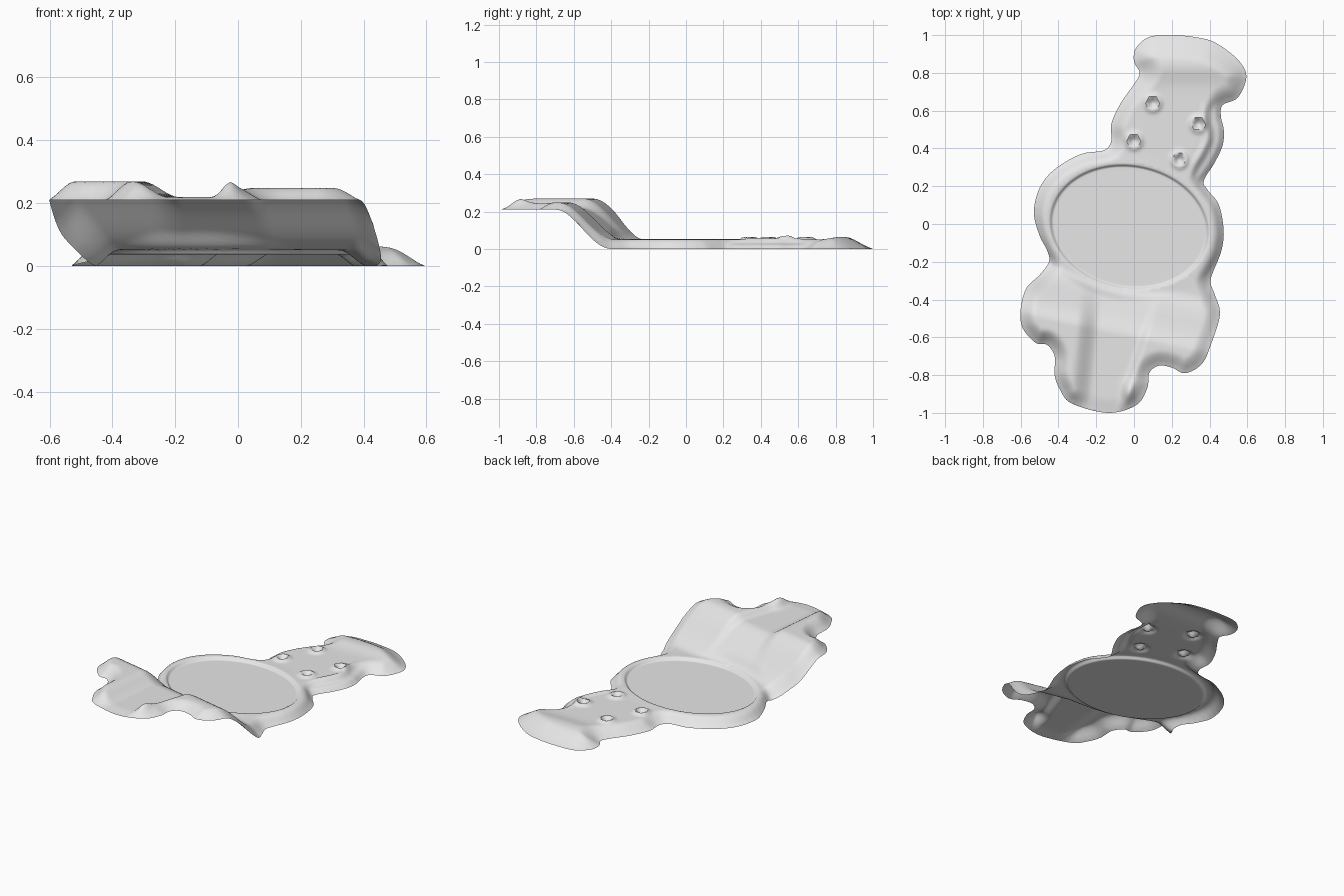
import bpy
import bmesh
import math
from mathutils import Vector
from mathutils.geometry import delaunay_2d_cdt
from mathutils.kdtree import KDTree

cube = bpy.data.objects.get("Cube")
if cube:
    bpy.data.objects.remove(cube, do_unlink=True)

# Wavy rim of the sheet, counter-clockwise from the back
RIM = [(.2, 1), (.08, .99), (.01, .93), (0, .86), (.03, .8), (0, .74), (-.07, .64),
       (-.12, .53), (-.12, .44), (-.16, .39), (-.28, .37), (-.42, .29), (-.5, .19),
       (-.53, .06), (-.5, -.06), (-.46, -.14), (-.45, -.2), (-.5, -.27), (-.57, -.34),
       (-.6, -.45), (-.59, -.55), (-.52, -.63), (-.46, -.64), (-.42, -.7), (-.42, -.8),
       (-.39, -.88), (-.33, -.95), (-.14, -1), (.01, -.96), (.07, -.87), (.08, -.79),
       (.13, -.75), (.2, -.76), (.27, -.79), (.36, -.74), (.41, -.63), (.455, -.48),
       (.43, -.38), (.405, -.31), (.42, -.25), (.46, -.15), (.475, -.04), (.45, .1),
       (.39, .18), (.37, .23), (.43, .33), (.47, .42), (.475, .5), (.46, .57),
       (.47, .63), (.55, .67), (.595, .78), (.55, .87), (.43, .96), (.32, .99)]
DIMPLES = [(.1, .64), (0, .44), (.34, .53), (.24, .34)]
DISC_CENTRE = Vector((-.025, -.015))
DISC_AXES = (.415, .32)
DISC_TILT = math.radians(-10)
STEP = .0125


def smooth(value):
    value = max(0, min(1, value))
    return value * value * (3 - 2 * value)


def mix(a, b, factor):
    return a + (b - a) * factor


def rounded_loop(points, cuts):
    """Closed smooth curve passing through all the points."""
    pts = [Vector(p) for p in points]
    loop = []
    for i in range(len(pts)):
        a, b, c, d = (pts[(i + k - 1) % len(pts)] for k in range(4))
        for j in range(cuts):
            t = j / cuts
            loop.append((2 * b + (c - a) * t + (2 * a - 5 * b + 4 * c - d) * t ** 2
                         + (3 * b - a - 3 * c + d) * t ** 3) / 2)
    return loop


def disc_point(radius, angle):
    p = Vector((DISC_AXES[0] * radius * math.cos(angle),
                DISC_AXES[1] * radius * math.sin(angle)))
    return p @ tilt_matrix().transposed() + DISC_CENTRE


def tilt_matrix():
    from mathutils import Matrix
    return Matrix.Rotation(DISC_TILT, 2)


def disc_radius(x, y):
    p = tilt_matrix().transposed() @ (Vector((x, y)) - DISC_CENTRE)
    return math.hypot(p.x / DISC_AXES[0], p.y / DISC_AXES[1])


def height(x, y, edge):
    # Raised front flap: an S-shaped step running slightly diagonally
    lift = smooth((-.3 - .22 * x - y) / .31)
    left_fold = smooth((-.2 - x + .1 * (y + .7)) / .12)
    right_fold = smooth((x - .33 * (y + .75) + .03) / .06)
    folds = .009 + .05 * left_fold + .029 * right_fold
    # Plateau with a rounded rim, wider at the back
    back = smooth((y - .65) / .2)
    plateau = mix(.05, folds, lift) + .015 * math.exp(-((y - .83) / .07) ** 2)
    z = .21 * lift + plateau * smooth(.12 + edge / mix(.095, .15, back)) \
        - plateau * smooth(.12) * max(0, 1 - edge / .04)
    # Crater-like dimples with raised lips
    for cx, cy in DIMPLES:
        r = math.hypot(x - cx, y - cy) / .035
        z += .014 * math.exp(-((r - 1) * 2.5) ** 2) - .012 * math.exp(-(r * 1.7) ** 2)
    # Rippled fold along the left edge of the back strip
    strip = smooth((y - .2) / .08) * smooth((.66 - y) / .08) * smooth((x - .28) / .06)
    z += strip * .008 * math.sin(edge * 85) * smooth(edge / .03) * smooth((.13 - edge) / .04)
    # Small pinch at the front tip
    z += .022 * math.exp(-(((x + .03) / .03) ** 2 + ((y + .88) / .05) ** 2))
    # Sunken disc with a low lip
    k = disc_radius(x, y)
    if k < 1.24:
        lip = mix(.036, .052, smooth((k - .98) / .05))
        z = mix(lip, z, smooth((k - 1.03) / .2))
    return max(z, 0)


# Flat triangulation inside the rim, with clean rings around the disc
rim = rounded_loop(RIM, 7)
tree = KDTree(len(rim))
for i, p in enumerate(rim):
    tree.insert(p.to_3d(), i)
tree.balance()

points = list(rim)
for radius in (.97, .985, 1, 1.015, 1.03):
    points += [disc_point(radius, math.tau * i / 160) for i in range(160)]
for row in range(int(2 / STEP)):
    for col in range(int(1.25 / STEP)):
        x = -.62 + (col + .5 * (row % 2)) * STEP
        y = -1 + row * STEP
        if .95 < disc_radius(x, y) < 1.05:
            continue
        if tree.find((x, y, 0))[2] > STEP * .7:
            points.append(Vector((x, y)))
verts, _, faces, *_ = delaunay_2d_cdt(points, [], [list(range(len(rim)))], 1, 1e-6)

# Shape the sheet
bm = bmesh.new()
made = [bm.verts.new((v.x, v.y, height(v.x, v.y, tree.find(v.to_3d())[2]))) for v in verts]
for face in faces:
    bm.faces.new([made[i] for i in face])
bmesh.ops.delete(bm, geom=[v for v in bm.verts if not v.link_faces], context='VERTS')
bm.normal_update()
if sum(f.normal.z for f in bm.faces) < 0:
    bmesh.ops.reverse_faces(bm, faces=bm.faces[:])
mesh = bpy.data.meshes.new("contoured_sheet")
bm.to_mesh(mesh)
bm.free()

# Single light grey material
grey = bpy.data.materials.new("light_grey")
grey.use_nodes = True
grey.diffuse_color = (.8, .8, .8, 1)
grey.node_tree.nodes["Principled BSDF"].inputs["Base Color"].default_value = (.8, .8, .8, 1)
mesh.materials.append(grey)

sheet = bpy.data.objects.new("contoured_sheet", mesh)
bpy.context.collection.objects.link(sheet)
bpy.context.view_layer.objects.active = sheet
sheet.select_set(True)
bpy.ops.object.shade_smooth_by_angle(angle=math.radians(50))
